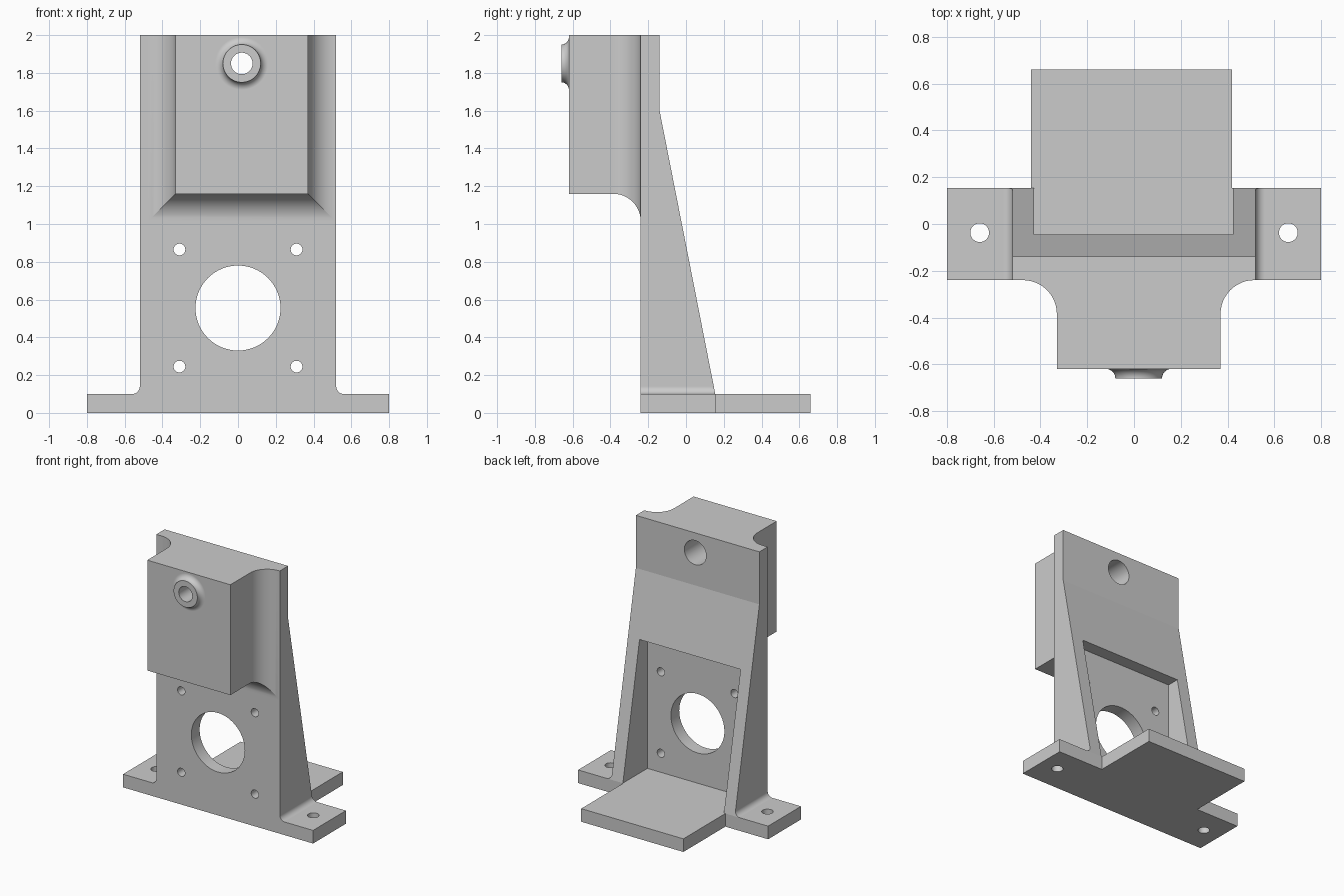
import bpy, bmesh
from math import sin, cos, pi, radians

cube = bpy.data.objects.get("Cube")
if cube:
    bpy.data.objects.remove(cube, do_unlink=True)

grey = bpy.data.materials.new("plain_grey")
grey.use_nodes = True
grey.diffuse_color = (0.6, 0.6, 0.6, 1)
grey.node_tree.nodes["Principled BSDF"].inputs["Base Color"].default_value = (0.6, 0.6, 0.6, 1)


def loft(name, rings):
    """Closed solid through a list of rings with equal point counts."""
    bm = bmesh.new()
    loops = [[bm.verts.new(p) for p in ring] for ring in rings]
    n = len(loops[0])
    for a, b in zip(loops, loops[1:]):
        for i in range(n):
            j = (i + 1) % n
            bm.faces.new((a[i], a[j], b[j], b[i]))
    bm.faces.new(loops[0])
    bm.faces.new(loops[-1])
    bmesh.ops.recalc_face_normals(bm, faces=bm.faces)
    mesh = bpy.data.meshes.new(name)
    bm.to_mesh(mesh)
    bm.free()
    mesh.materials.append(grey)
    obj = bpy.data.objects.new(name, mesh)
    bpy.context.collection.objects.link(obj)
    return obj


def rect(x0, x1, z0, z1, y):
    return [(x0, y, z0), (x1, y, z0), (x1, y, z1), (x0, y, z1)]


def box(name, x0, x1, y0, y1, z0, z1):
    return loft(name, [rect(x0, x1, z0, z1, y) for y in (y0, y1)])


def circle(x, z, r, y, n=64):
    return [(x + r * cos(2 * pi * i / n), y, z + r * sin(2 * pi * i / n)) for i in range(n)]


def rod(name, x, z, r, y0, y1):
    return loft(name, [circle(x, z, r, y) for y in (y0, y1)])


def apply(obj, mod):
    bpy.ops.object.select_all(action='DESELECT')
    bpy.context.view_layer.objects.active = obj
    obj.select_set(True)
    bpy.ops.object.modifier_apply(modifier=mod.name)


def combine(obj, other, operation):
    mod = obj.modifiers.new(operation.lower(), 'BOOLEAN')
    mod.operation = operation
    mod.solver = 'EXACT'
    mod.object = other
    apply(obj, mod)
    bpy.data.objects.remove(other, do_unlink=True)


STEPS = 12
ARC = [pi / 2 * i / STEPS for i in range(STEPS + 1)]
FRONT, INNER, BACK = -0.24, -0.14, 0.155

# Upright and feet: filleted front outline, trimmed by the sloping side profile
r = 0.04
half = [(0.8, 0), (0.8, 0.1)]
half += [(0.52 + r - r * sin(t), 0.1 + r - r * cos(t)) for t in ARC]
half += [(0.52, 2)]
outline = half + [(-x, z) for x, z in reversed(half)]
bracket = loft("bracket", [[(x, y, z) for x, z in outline] for y in (FRONT, 0.3)])
side = [(-1, -1), (BACK, -1), (BACK, 0.1), (INNER, 1.6), (INNER, 3), (-1, 3)]
combine(bracket, loft("side_trim", [[(x, y, z) for y, z in side] for x in (-1, 1)]), 'INTERSECT')

# Rear pocket between the side ribs, and the base tongue
combine(bracket, box("pocket", -0.428, 0.423, INNER, 0.5, 0.1, 1.117), 'DIFFERENCE')
combine(bracket, box("base_tongue", -0.44, 0.42, 0.05, 0.66, 0, 0.1), 'UNION')

# Front block flaring into the upright with mitred concave fillets
R = 0.145
levels = [(0, -0.62)] + [(R - R * cos(t), FRONT - R + R * sin(t)) for t in ARC] + [(R, -0.19)]
block = loft("front_block", [rect(-0.33 - d, 0.37 + d, 1.16 - d, 2, y) for d, y in levels])
combine(bracket, block, 'UNION')

# Round boss with a concave foot
levels = [(0.1 + r - r * cos(t), -0.66 + r * sin(t)) for t in ARC] + [(0.1 + r, -0.58)]
combine(bracket, loft("boss", [circle(0.02, 1.85, d, y) for d, y in levels]), 'UNION')

# Boss bore with a wider bore from the back
combine(bracket, rod("bore", 0.02, 1.85, 0.057, -0.8, 0.1), 'DIFFERENCE')
combine(bracket, rod("back_bore", 0.02, 1.85, 0.092, -0.5, 0.1), 'DIFFERENCE')

# Large opening with four screw holes
combine(bracket, rod("opening", 0, 0.555, 0.225, -0.4, -0.05), 'DIFFERENCE')
for x in (-0.31, 0.31):
    for z in (0.245, 0.865):
        combine(bracket, rod("screw_hole", x, z, 0.031, -0.4, -0.05), 'DIFFERENCE')

# Vertical holes in the feet
for x in (-0.66, 0.66):
    rings = [[(px, pz, h) for px, _, pz in circle(x, -0.037, 0.04, 0)] for h in (-0.1, 0.2)]
    combine(bracket, loft("foot_hole", rings), 'DIFFERENCE')

# Smooth curved areas, keep flat faces flat
bpy.context.view_layer.objects.active = bracket
bracket.select_set(True)
bpy.ops.object.shade_smooth_by_angle(angle=radians(9))
normals = bracket.modifiers.new("flat_faces", 'WEIGHTED_NORMAL')
normals.keep_sharp = True
